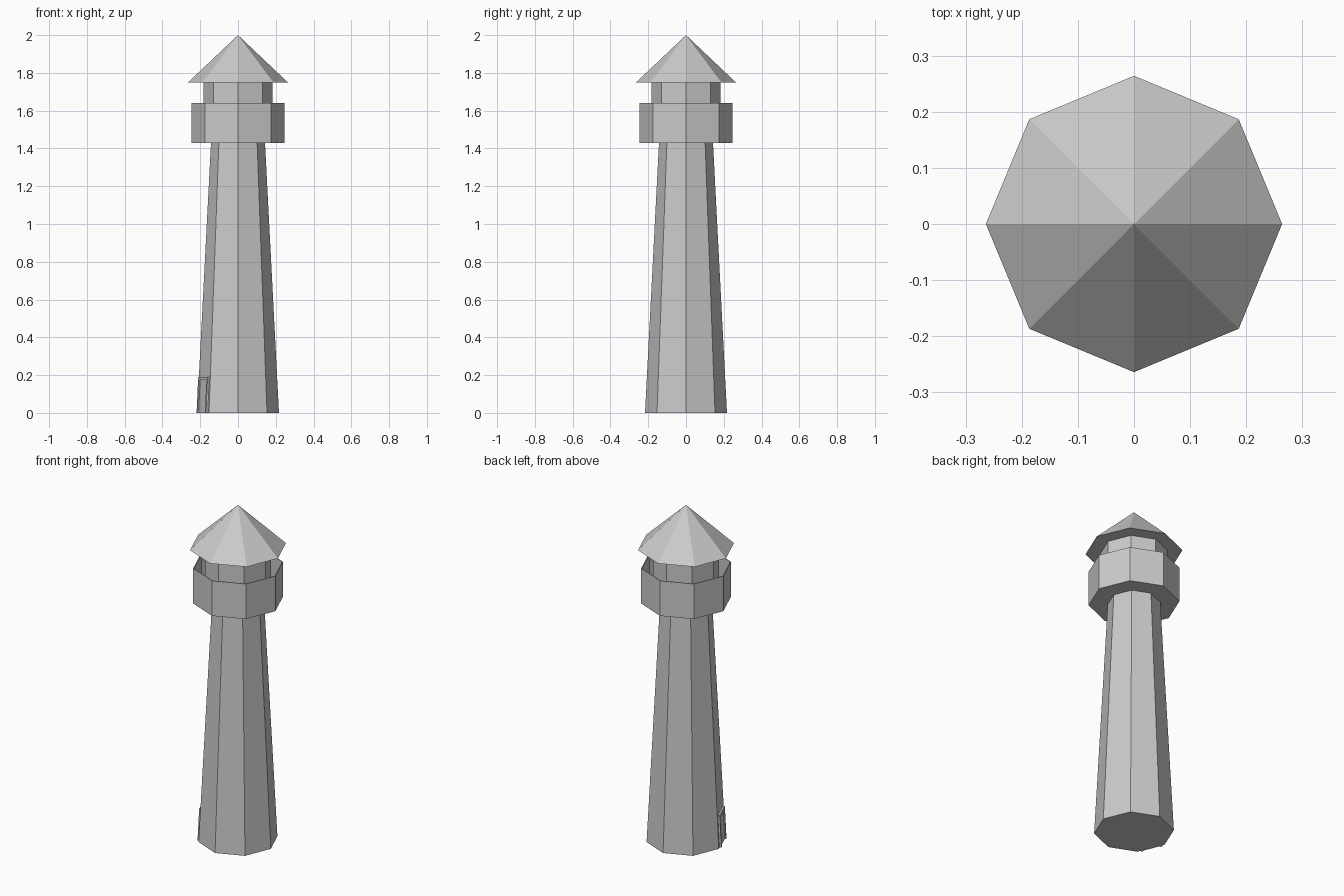
import bpy, bmesh, math
from mathutils import Matrix, Vector

cube = bpy.data.objects.get("Cube")
if cube:
    bpy.data.objects.remove(cube, do_unlink=True)

SIDES = 8
BASE_R, TOP_R, DECK_Z = 0.217, 0.143, 1.43

# Single stone colour
stone = bpy.data.materials.new("stone grey")
stone.use_nodes = True
stone.diffuse_color = (0.6, 0.6, 0.6, 1)
stone.node_tree.nodes["Principled BSDF"].inputs["Base Color"].default_value = (0.6, 0.6, 0.6, 1)


def add_object(name, bm):
    bmesh.ops.recalc_face_normals(bm, faces=bm.faces)
    mesh = bpy.data.meshes.new(name)
    bm.to_mesh(mesh)
    bm.free()
    mesh.materials.append(stone)
    obj = bpy.data.objects.new(name, mesh)
    bpy.context.collection.objects.link(obj)
    return obj


def octagon(name, r1, r2, z1, z2, open_top=False):
    """Eight-sided prism or cone with corners on the x and y axes."""
    bm = bmesh.new()
    bmesh.ops.create_cone(bm, cap_ends=True, segments=SIDES, radius1=r1, radius2=r2,
                          depth=z2 - z1, matrix=Matrix.Translation((0, 0, (z1 + z2) / 2)))
    # Put a corner exactly on the x axis
    corner = max(bm.verts, key=lambda v: v.co.xy.length).co
    step = math.tau / SIDES
    turn = -(math.atan2(corner.y, corner.x) % step)
    bmesh.ops.rotate(bm, verts=bm.verts, cent=(0, 0, 0), matrix=Matrix.Rotation(turn, 3, "Z"))
    if open_top:
        lids = [f for f in bm.faces if all(v.co.z > z2 - 0.001 for v in f.verts)]
        bmesh.ops.delete(bm, geom=lids, context="FACES_ONLY")
    return add_object(name, bm)


# Tower, open balcony, lantern room and roof
octagon("tower", BASE_R, TOP_R, 0, DECK_Z)
balcony = octagon("balcony", 0.247, 0.247, DECK_Z, 1.64, open_top=True)
wall = balcony.modifiers.new("wall thickness", "SOLIDIFY")
wall.thickness = 0.005
wall.offset = -1
octagon("lantern_room", 0.183, 0.183, DECK_Z, 1.75)
octagon("roof", 0.264, 0, 1.75, 2.0)

# Doorway frame of reference: x across the wall, y outward, z up the slope
angle = math.radians(202.5)
flat = math.cos(math.pi / SIDES)
outward = Vector((math.cos(angle), math.sin(angle), 0))
across = Vector((-outward.y, outward.x, 0))
lean = (BASE_R - TOP_R) * flat / DECK_Z
up = Vector((0, 0, 1)) - outward * lean
origin = outward * BASE_R * flat
door_space = Matrix((across, outward, up)).transposed().to_4x4()
door_space.translation = origin


def door_box(name, x1, x2, out, z1, z2):
    bm = bmesh.new()
    bmesh.ops.create_cube(bm, size=1)
    for v in bm.verts:
        v.co = Vector((x1 if v.co.x < 0 else x2,
                       -0.01 if v.co.y < 0 else out,
                       z1 if v.co.z < 0 else z2))
    bm.transform(door_space)
    add_object(name, bm)


# Door leaf with raised surround
for side, x in (("left", -0.065), ("right", 0.05)):
    door_box(side + "_door_jamb", x, x + 0.015, 0.01, 0, 0.175)
door_box("door_lintel", -0.065, 0.065, 0.01, 0.175, 0.19)
door_box("door_leaf", -0.05, 0.05, 0.004, 0, 0.175)
